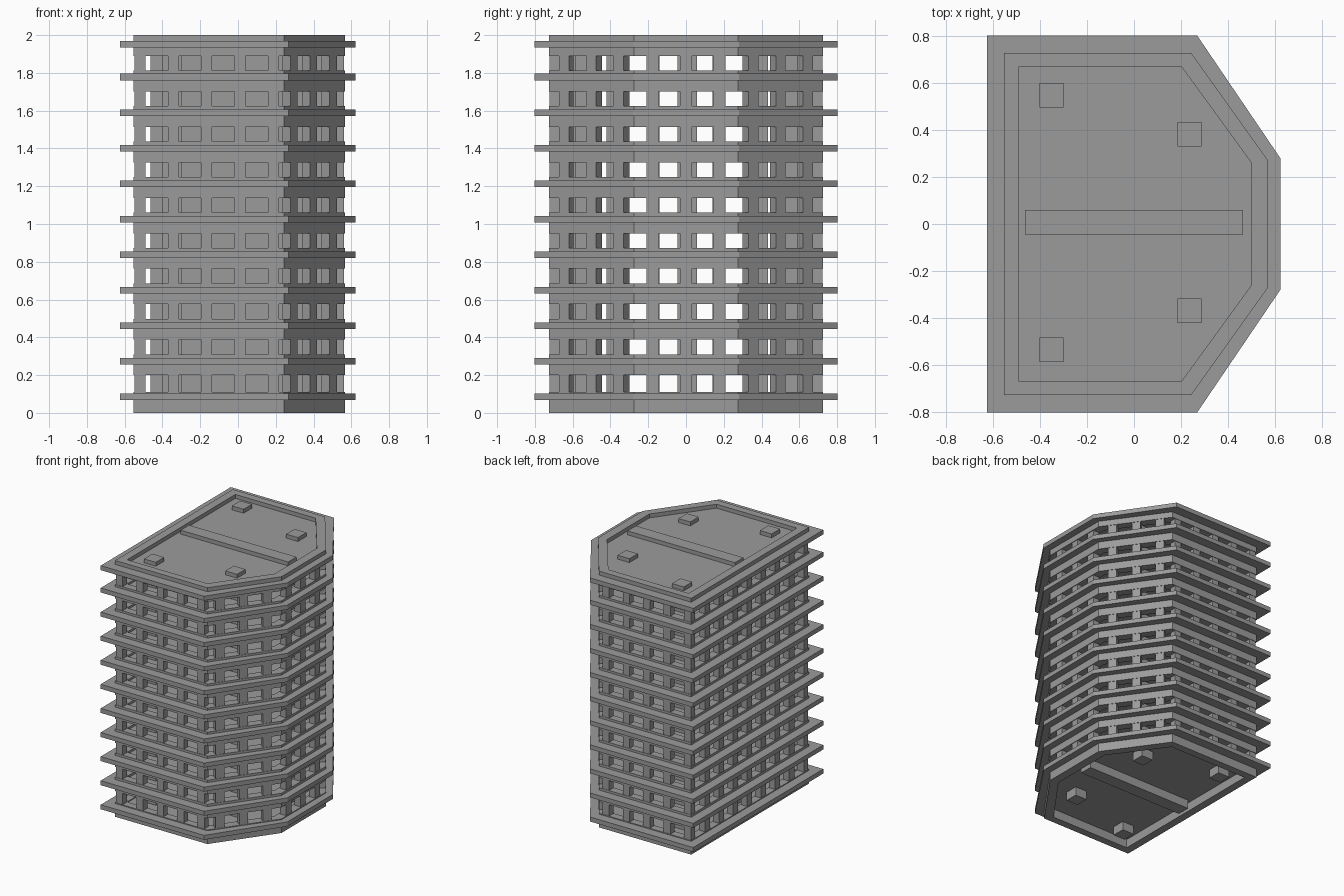
import bpy, bmesh, math
from mathutils import Vector, Matrix

if "Cube" in bpy.data.objects:
    bpy.data.objects.remove(bpy.data.objects["Cube"])

# Half outlines (front side), mirrored across y to make six-sided plans
def outline(xl, xc, xr, yo, yc):
    half = [(xl, -yo), (xc, -yo), (xr, -yc)]
    return half + [(x, -y) for x, y in reversed(half)]

SLAB = outline(-0.624, 0.268, 0.622, 0.802, 0.28)
OUTER = outline(-0.553, 0.244, 0.567, 0.726, 0.274)
INNER = outline(-0.49, 0.203, 0.499, 0.667, 0.26)

# Dark grey concrete
concrete = bpy.data.materials.new("dark_concrete")
concrete.diffuse_color = (0.33, 0.33, 0.33, 1)
concrete.use_nodes = True
concrete.node_tree.nodes["Principled BSDF"].inputs["Base Color"].default_value = concrete.diffuse_color

def finish(name, bm):
    bmesh.ops.recalc_face_normals(bm, faces=bm.faces)
    me = bpy.data.meshes.new(name)
    bm.to_mesh(me)
    bm.free()
    me.materials.append(concrete)
    ob = bpy.data.objects.new(name, me)
    bpy.context.collection.objects.link(ob)
    return ob

def prism(name, pts, z0, z1):
    bm = bmesh.new()
    lo = [bm.verts.new((x, y, z0)) for x, y in pts]
    hi = [bm.verts.new((x, y, z1)) for x, y in pts]
    bm.faces.new(lo)
    bm.faces.new(hi)
    for i in range(len(pts)):
        j = (i + 1) % len(pts)
        bm.faces.new((lo[i], lo[j], hi[j], hi[i]))
    return finish(name, bm)

def ring(name, outer, inner, z0, z1):
    bm = bmesh.new()
    loops = [[bm.verts.new((x, y, z)) for x, y in p]
             for p, z in ((outer, z0), (outer, z1), (inner, z1), (inner, z0))]
    n = len(outer)
    for k in range(4):
        a, b = loops[k], loops[(k + 1) % 4]
        for i in range(n):
            j = (i + 1) % n
            bm.faces.new((a[i], a[j], b[j], b[i]))
    return finish(name, bm)

def box(name, x, y, sx, sy, z0, z1, angle=0.0):
    bm = bmesh.new()
    m = (Matrix.Translation((x, y, (z0 + z1) / 2)) @ Matrix.Rotation(angle, 4, 'Z')
         @ Matrix.Diagonal((sx, sy, z1 - z0, 1)))
    bmesh.ops.create_cube(bm, size=1, matrix=m)
    return finish(name, bm)

# Floor slabs and facade bands
for i in range(11):
    zs = 1.952 if i == 10 else 0.086 + 0.188 * i
    prism(f"floor_slab_{i}", SLAB, zs - 0.0175, zs + 0.0175)
    zb = 0.0 if i == 0 else 0.2 + 0.1877 * (i - 1)
    ring(f"facade_band_{i}", OUTER, INNER, zb, 2.0 if i == 10 else zb + 0.11)

# Facade posts between the windows
W, D, Z0, Z1 = 0.064, 0.052, 0.08, 1.94
a, b = Vector(OUTER[1]), Vector(OUTER[2])
d = (b - a).normalized()
inward = Vector((-d.y, d.x))
for s, side in ((1, "front"), (-1, "back")):
    for i in range(5):
        box(f"{side}_post_{i}", -0.519 + 0.1765 * i, s * -0.697, W - 0.006, D, Z0, Z1)
    for i in range(3):
        p = (a + b) / 2 + d * (0.178 * (i - 1) - 0.004) + inward * 0.029
        box(f"{side}_angled_post_{i}", p.x, s * p.y, W, D, Z0, Z1, s * math.atan2(d.y, d.x))
for i in range(-3, 4):
    box(f"left_post_{i + 3}", -0.523, 0.173 * i, D, W, Z0, Z1)
for i in range(-1, 2):
    box(f"right_post_{i + 1}", 0.536, 0.178 * i, D, W, Z0, Z1)

# Inner columns and central dividing wall, full height
for i, (x, y) in enumerate(((-0.35, 0.548), (-0.35, -0.535), (0.236, 0.381), (0.236, -0.369))):
    box(f"inner_column_{i}", x, y, 0.102, 0.104, 0.0, 2.0)
box("central_wall", 0.0, 0.007, 0.928, 0.104, 0.0, 2.0)
